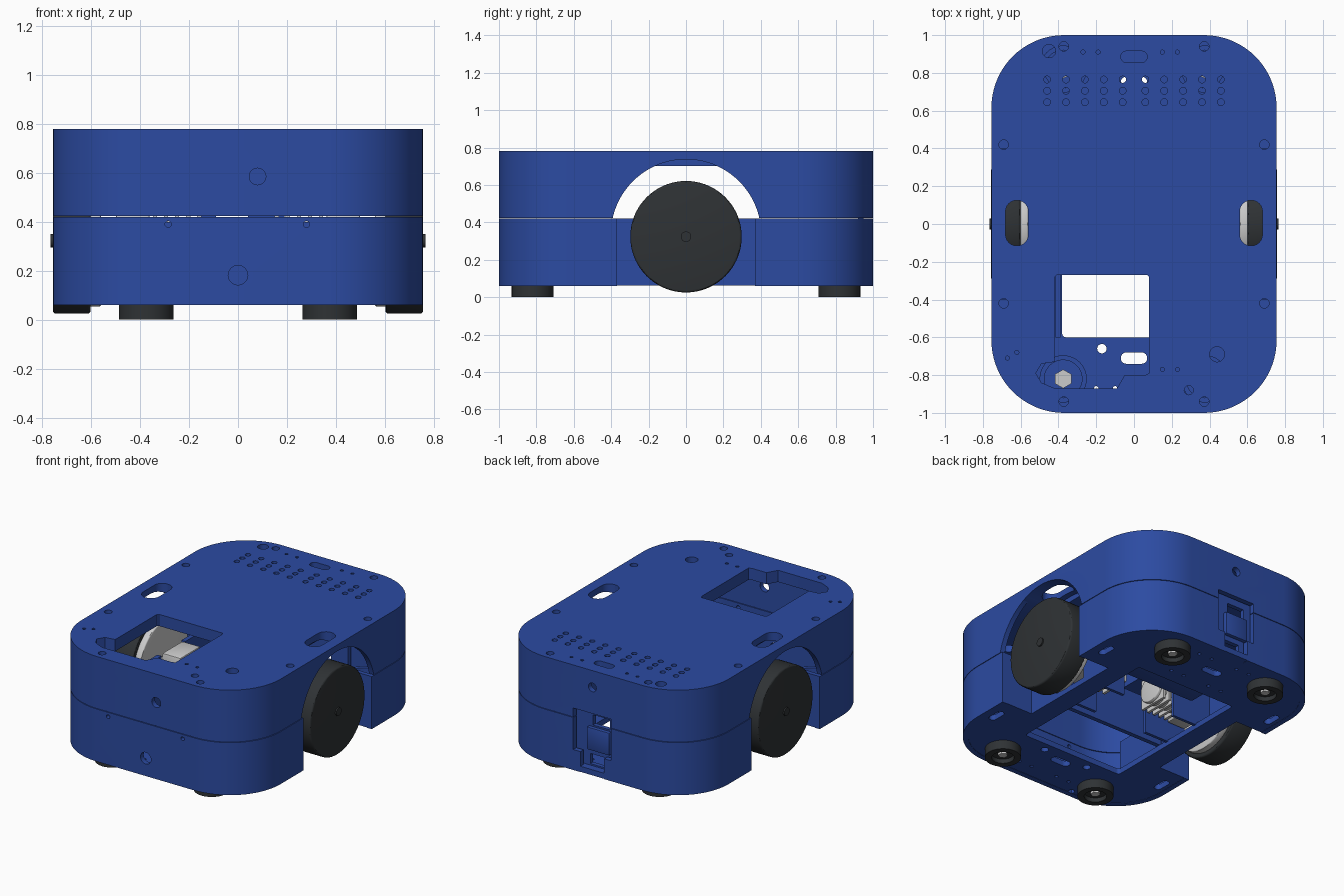
import bpy, bmesh, math
from mathutils import Matrix

if "Cube" in bpy.data.objects:
    bpy.data.objects.remove(bpy.data.objects["Cube"])

def material(name, col):
    m = bpy.data.materials.new(name)
    m.diffuse_color = (*col, 1)
    m.use_nodes = True
    m.node_tree.nodes["Principled BSDF"].inputs["Base Color"].default_value = m.diffuse_color
    return m

BLUE = material("blue_plastic", (0.025, 0.07, 0.36))
DARK = material("dark_rubber", (0.028, 0.032, 0.035))
GREY = material("grey_metal", (0.55, 0.55, 0.53))

# ---- 2D loops ----
def circ(x, y, r, n=20):
    return [(x + r * math.cos(2 * math.pi * i / n), y + r * math.sin(2 * math.pi * i / n)) for i in range(n)]

def rrect(x0, x1, y0, y1, r, n=6):
    pts = []
    for k, (cx, cy) in enumerate([(x1 - r, y1 - r), (x0 + r, y1 - r), (x0 + r, y0 + r), (x1 - r, y0 + r)]):
        for i in range(n + 1):
            a = math.pi / 2 * (k + i / n)
            pts.append((cx + r * math.cos(a), cy + r * math.sin(a)))
    return pts

def oblong(x, y, w, h):
    return rrect(x - w / 2, x + w / 2, y - h / 2, y + h / 2, min(w, h) / 2 - 0.001)

# ---- object helpers ----
def finish(name, mesh, mat):
    ob = bpy.data.objects.new(name, mesh)
    bpy.context.collection.objects.link(ob)
    if mat:
        mesh.materials.clear()
        mesh.materials.append(mat)
    return ob

def slab(name, loops, z0, z1, mat):
    cu = bpy.data.curves.new(name + "_profile", 'CURVE')
    cu.dimensions, cu.fill_mode, cu.extrude = '2D', 'BOTH', (z1 - z0) / 2
    for pts in loops:
        s = cu.splines.new('POLY')
        s.points.add(len(pts) - 1)
        for p, (x, y) in zip(s.points, pts):
            p.co = (x, y, 0, 1)
        s.use_cyclic_u = True
    tmp = bpy.data.objects.new("tmp", cu)
    bpy.context.collection.objects.link(tmp)
    dg = bpy.context.evaluated_depsgraph_get()
    me = bpy.data.meshes.new_from_object(tmp.evaluated_get(dg))
    bpy.data.objects.remove(tmp)
    bm = bmesh.new()
    bm.from_mesh(me)
    bmesh.ops.remove_doubles(bm, verts=bm.verts, dist=1e-5)
    bmesh.ops.recalc_face_normals(bm, faces=bm.faces)
    bmesh.ops.translate(bm, verts=bm.verts, vec=(0, 0, (z0 + z1) / 2))
    bm.to_mesh(me)
    bm.free()
    return finish(name, me, mat)

def box(name, x, y, z, mat=None, bevel=0):
    bm = bmesh.new()
    bmesh.ops.create_cube(bm, size=1)
    for v in bm.verts:
        v.co = [(a + b) / 2 + c * (b - a) for (a, b), c in zip((x, y, z), v.co)]
    if bevel:
        bmesh.ops.bevel(bm, geom=bm.edges[:], offset=bevel, segments=2, profile=0.5, affect='EDGES')
    me = bpy.data.meshes.new(name)
    bm.to_mesh(me)
    bm.free()
    return finish(name, me, mat)

def cyl(name, c, r, length, axis, mat=None, n=32, bevel=0):
    bm = bmesh.new()
    bmesh.ops.create_cone(bm, cap_ends=True, segments=n, radius1=r, radius2=r, depth=length)
    if bevel:
        rim = [e for e in bm.edges if abs(e.verts[0].co.z - e.verts[1].co.z) < 1e-6]
        bmesh.ops.bevel(bm, geom=rim, offset=bevel, segments=3, profile=0.5, affect='EDGES')
    rot = {'x': Matrix.Rotation(math.pi / 2, 4, 'Y'), 'y': Matrix.Rotation(math.pi / 2, 4, 'X'), 'z': Matrix()}[axis]
    bm.transform(Matrix.Translation(c) @ rot)
    me = bpy.data.meshes.new(name)
    bm.to_mesh(me)
    bm.free()
    return finish(name, me, mat)

def cut(ob, cutters):
    for c in cutters:
        m = ob.modifiers.new("cut", 'BOOLEAN')
        m.operation, m.solver, m.object = 'DIFFERENCE', 'EXACT', c
    dg = bpy.context.evaluated_depsgraph_get()
    me = bpy.data.meshes.new_from_object(ob.evaluated_get(dg))
    ob.modifiers.clear()
    ob.data = me

SIDES = (("right", 1), ("left", -1))
outer = rrect(-0.755, 0.755, -1, 1, 0.385, 18)
inner = rrect(-0.72, 0.72, -0.965, 0.965, 0.35, 18)

# ---- top plate with all of its openings ----
window = [(-0.42, -0.28), (-0.41, -0.27), (0.07, -0.27), (0.08, -0.28), (0.08, -0.79), (0.06, -0.80), (-0.05, -0.80),
          (-0.09, -0.87), (-0.42, -0.87), (-0.49, -0.84), (-0.52, -0.79), (-0.49, -0.74), (-0.42, -0.73)]
holes = [window, oblong(0, 0.885, 0.14, 0.06), circ(-0.45, 0.915, 0.035), circ(0.44, -0.69, 0.04), circ(0.29, -0.88, 0.024)]
for s in (-1, 1):
    holes.append(oblong(s * 0.62, 0.005, 0.12, 0.24))
    for t in (-1, 1):
        holes += [circ(s * 0.69, t * 0.42, 0.025), circ(s * 0.372, t * 0.94, 0.025)]
    for x in (0.06, 0.16, 0.26, 0.36, 0.46):
        holes += [circ(s * x, y, 0.018, 14) for y in (0.765, 0.705, 0.645)]
holes += [circ(x, y, 0.011, 10) for x, y in ((-0.27, 0.91), (-0.19, 0.91), (0.15, 0.91), (0.23, 0.91),
          (-0.67, -0.71), (-0.62, -0.68), (0.15, -0.77), (0.23, -0.77))]
top_plate = slab("top_plate", [outer] + holes, 0.70, 0.78, BLUE)

# ---- side walls ----
upper_wall = slab("upper_wall", [outer, inner], 0.424, 0.70, BLUE)
lower_wall = slab("lower_wall", [outer, inner], 0.06, 0.42, BLUE)

# ---- bottom plate: notched for the wheels, open in the middle ----
h = len(outer) // 2
quarter = h // 2
notch = [(0.37, 0.755), (0.37, 0.52), (-0.37, 0.52), (-0.37, 0.755)]
base = (outer[:h] + [(-x, y) for y, x in notch] + outer[h:] + [(x, -y) for y, x in notch])
bottom_holes = [rrect(-0.38, 0.38, -0.6, 0.5, 0.02), oblong(0, -0.71, 0.14, 0.06), oblong(0, 0.75, 0.14, 0.06),
                circ(-0.17, -0.66, 0.025), circ(0.17, -0.66, 0.025), circ(0.29, -0.95, 0.02), circ(-0.29, -0.95, 0.02)]
for s in (-1, 1):
    bottom_holes += [oblong(s * 0.67, t * 0.53, 0.05, 0.12) for t in (-1, 1)]
    bottom_holes += [circ(s * x, y, 0.012, 10) for x in (0.1, 0.2) for y in (0.6, 0.87, -0.87)]
slab("bottom_plate", [base] + bottom_holes, 0.062, 0.10, BLUE)

# ---- wheel arches, screw holes and rear port cut from the shells ----
arches = [cyl("arch_cutter", (s * 0.68, 0, 0.335), 0.402, 0.32, 'x', n=72) for s in (-1, 1)]
wells = [box("well_cutter", sorted((s * 0.52, s * 0.9)), (-0.37, 0.37), (0, 0.5)) for s in (-1, 1)]
rear_hole = cyl("hole_cutter", (0.01, 1, 0.665), 0.03, 0.15, 'y', n=24)
upper_front = cyl("hole_cutter", (0.08, -1, 0.585), 0.034, 0.15, 'y', n=24)
lower_front = [cyl("hole_cutter", (x, -1, z), r, 0.15, 'y', n=24)
               for x, z, r in ((0, 0.182, 0.04), (-0.285, 0.39, 0.013), (0.28, 0.39, 0.013))]
port = box("port_cutter", (-0.13, 0.155), (0.94, 1.1), (0.2, 0.485))
port_foot = box("port_cutter", (-0.08, 0.10), (0.94, 1.1), (0, 0.21))
cut(top_plate, arches + [rear_hole])
cut(upper_wall, arches + [rear_hole, upper_front, port])
cut(lower_wall, wells + lower_front + [port, port_foot])

# ---- recessed rear port panel ----
panel = box("rear_port_panel", (-0.16, 0.19), (0.92, 0.95), (0.08, 0.52), BLUE)
openings = [box("panel_cutter", (-0.09, 0.04), (0.9, 1), (0.38, 0.45)),
            box("panel_cutter", (-0.05, 0.06), (0.9, 1), (0.11, 0.18))]
cut(panel, openings)
box("rear_port_cover", (-0.10, 0.07), (0.945, 0.975), (0.215, 0.37), BLUE, 0.006)
for c in arches + wells + lower_front + openings + [rear_hole, upper_front, port, port_foot]:
    bpy.data.objects.remove(c)

# ---- wheels, wheel wells and drive motors ----
for name, s in SIDES:
    def span(a, b):
        return tuple(sorted((s * a, s * b)))
    cyl(name + "_tyre", (s * 0.679, 0, 0.323), 0.298, 0.155, 'x', DARK, 72, 0.012)
    cyl(name + "_wheel_cap", (s * 0.758, 0, 0.323), 0.028, 0.016, 'x', DARK, 24)
    cyl(name + "_wheel_disc", (s * 0.585, 0, 0.323), 0.27, 0.05, 'x', GREY, 64, 0.008)
    cyl(name + "_axle", (s * 0.53, 0, 0.323), 0.04, 0.08, 'x', GREY, 24)
    for end, t in (("front", -1), ("back", 1)):
        box(f"{name}_{end}_well_wall", span(0.50, 0.725), tuple(sorted((t * 0.37, t * 0.40))), (0.07, 0.42), BLUE)
        box(f"{name}_{end}_well_side", span(0.49, 0.52), tuple(sorted((t * 0.13, t * 0.40))), (0.07, 0.42), BLUE)
    box(name + "_gearbox", span(0.36, 0.50), (-0.11, 0.11), (0.21, 0.43), GREY, 0.012)
    cyl(name + "_motor", (s * 0.25, 0, 0.323), 0.095, 0.24, 'x', GREY, 32, 0.008)
    for i in range(5):
        x = 0.15 + i * 0.045
        box(f"{name}_motor_fin_{i}", span(x, x + 0.018), (-0.105, 0.105), (0.22, 0.425), GREY)
    for end, t in (("front", -1), ("back", 1)):
        box(f"{name}_{end}_motor_bracket", span(0.2, 0.5), tuple(sorted((t * 0.125, t * 0.145))), (0.09, 0.38), BLUE)

# ---- inner frame: battery tray behind, cross rail in front ----
box("battery_tray", (-0.30, 0.30), (0.20, 0.48), (0.20, 0.40), BLUE, 0.01)
box("cross_rail", (-0.50, 0.50), (-0.235, -0.205), (0.10, 0.40), BLUE)
for name, s in SIDES:
    box(name + "_frame_rail", tuple(sorted((s * 0.39, s * 0.415))), (-0.60, -0.2), (0.10, 0.30), BLUE)

# ---- feet with sockets and screws ----
for name, s in SIDES:
    for end, t in (("front", -1), ("back", 1)):
        x, y, tag = s * 0.375, t * 0.82, f"{name}_{end}_foot"
        slab(tag, [circ(x, y, 0.112, 40), circ(x, y, 0.07, 32)], 0, 0.062, DARK)
        cyl(tag + "_pad", (x, y, 0.045), 0.072, 0.03, 'z', DARK)
        cyl(tag + "_screw", (x, y, 0.03), 0.03, 0.03, 'z', GREY, 6)
        slab(tag + "_socket", [circ(x, y, 0.125, 40), circ(x, y, 0.10, 32)], 0.10, 0.16, BLUE)
        cyl(tag + "_nut", (x, y, 0.115), 0.05, 0.035, 'z', GREY, 6)

# ---- smooth the round parts, keep the edges crisp ----
for ob in bpy.context.scene.objects:
    ob.select_set(True)
    bpy.context.view_layer.objects.active = ob
bpy.ops.object.shade_smooth_by_angle(angle=math.radians(30))
